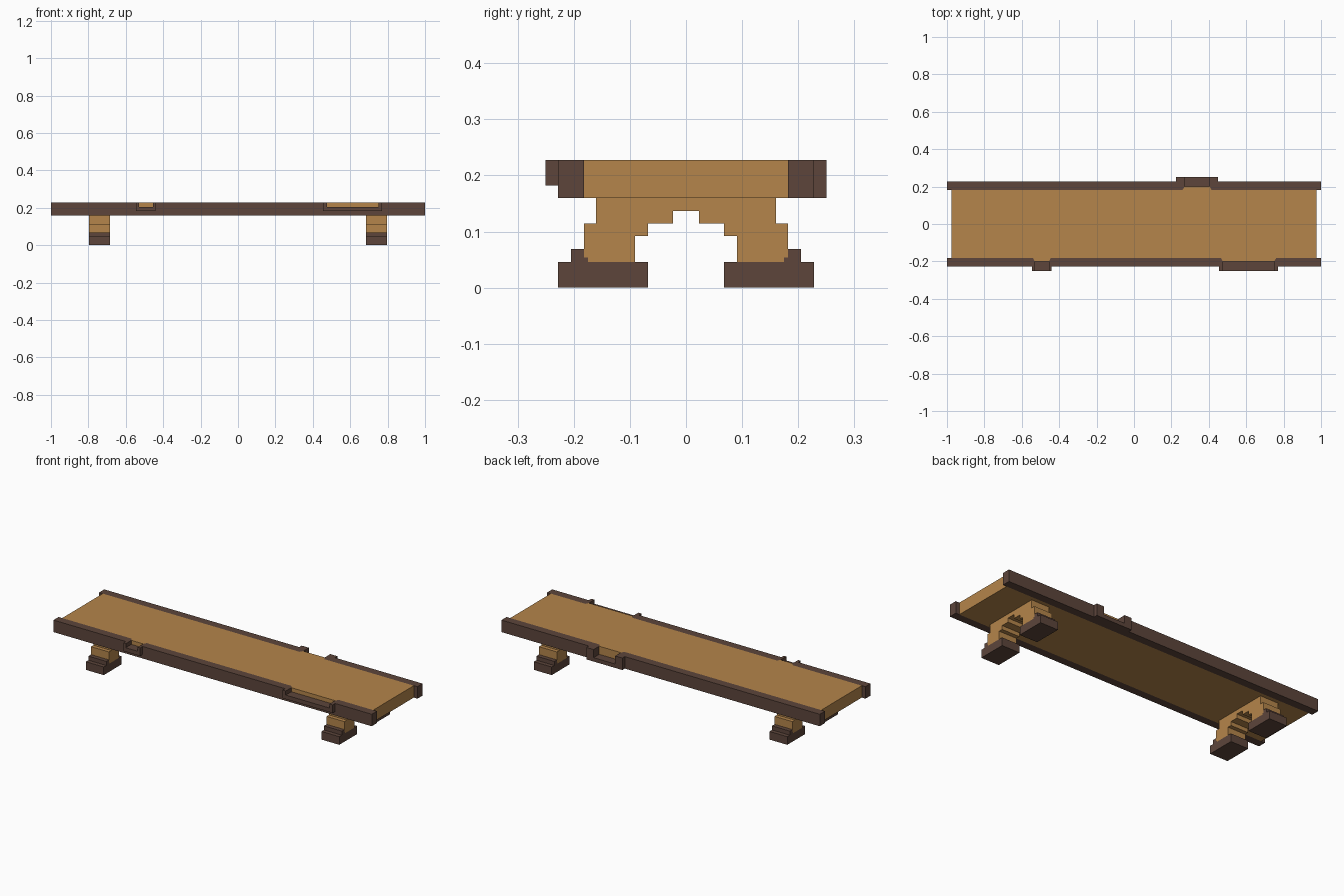
import bpy
import bmesh
from mathutils import Vector

cube = bpy.data.objects.get("Cube")
if cube:
    bpy.data.objects.remove(cube, do_unlink=True)


def material(name, rgb):
    mat = bpy.data.materials.new(name)
    mat.use_nodes = True
    mat.diffuse_color = (*rgb, 1)
    mat.node_tree.nodes["Principled BSDF"].inputs["Base Color"].default_value = (*rgb, 1)
    return mat


WOOD = material("golden wood", (0.46, 0.235, 0.07))
DARK = material("dark wood", (0.109, 0.06, 0.044))


def prism(name, outline, axis, low, high, mat):
    """Extrude a closed 2D outline along an axis; the outline uses the other two in order."""
    def place(p, depth):
        co = list(p)
        co.insert("xyz".index(axis), depth)
        return co
    bm = bmesh.new()
    face = bm.faces.new([bm.verts.new(place(p, low)) for p in outline])
    grown = bmesh.ops.extrude_face_region(bm, geom=[face])["geom"]
    move = Vector(place((0, 0), high - low))
    bmesh.ops.translate(bm, vec=move, verts=[v for v in grown if isinstance(v, bmesh.types.BMVert)])
    bmesh.ops.recalc_face_normals(bm, faces=bm.faces)
    mesh = bpy.data.meshes.new(name)
    bm.to_mesh(mesh)
    bm.free()
    mesh.materials.append(mat)
    obj = bpy.data.objects.new(name, mesh)
    bpy.context.scene.collection.objects.link(obj)
    return obj


def box(name, x, y, z, mat):
    outline = [(x[0], y[0]), (x[1], y[0]), (x[1], y[1]), (x[0], y[1])]
    return prism(name, outline, "z", z[0], z[1], mat)


def cut(target, cutter):
    mod = target.modifiers.new("notch", "BOOLEAN")
    mod.operation = "DIFFERENCE"
    mod.solver = "EXACT"
    mod.object = cutter
    bpy.context.view_layer.objects.active = target
    bpy.ops.object.modifier_apply(modifier=mod.name)
    bpy.data.objects.remove(cutter, do_unlink=True)


BOTTOM, TOP = 0.16, 0.228
INNER, TONGUE, OUTER, LIP = 0.182, 0.2, 0.228, 0.25

# Deck
box("deck", (-0.977, 0.977), (-INNER, INNER), (BOTTOM, TOP), WOOD)

# Side rails: each notch is bracket start, opening start, opening end, bracket end
sides = {
    "front": (-1, 0.182, 0.205, [(-0.545, -0.53, -0.455, -0.44), (0.455, 0.475, 0.75, 0.77)]),
    "back": (1, BOTTOM, 0.182, [(0.225, 0.27, 0.405, 0.45)]),
}
for side, (s, base, sill, notches) in sides.items():
    rail = box(side + "_rail", (-1, 1), sorted((s * INNER, s * OUTER)), (BOTTOM, TOP), DARK)
    for i, (a, b, c, d) in enumerate(notches, 1):
        flare = 0.01
        tongue = [(b - flare, s * INNER), (b, s * TONGUE), (c, s * TONGUE), (c + flare, s * INNER)]
        # Flared opening through the rail, wide at the deck
        cutter = [(b - 1.5 * flare, s * (INNER - 0.009)), (b, s * TONGUE), (b, s * 0.3),
                  (c, s * 0.3), (c, s * TONGUE), (c + 1.5 * flare, s * (INNER - 0.009))]
        cut(rail, prism("notch_cutter", cutter, "z", sill, TOP + 0.1, DARK))
        prism(f"{side}_deck_tongue_{i}", tongue, "z", sill, TOP, WOOD)
        # U-shaped bracket outside the rail
        bracket = [(a, base), (d, base), (d, TOP), (c, TOP), (c, sill), (b, sill), (b, TOP), (a, TOP)]
        prism(f"{side}_bracket_{i}", bracket, "y", s * OUTER, s * LIP, DARK)

# Stepped trestles and their feet
half_arch = [(0.023, 0.137), (0.023, 0.114), (0.068, 0.114), (0.068, 0.092), (0.091, 0.092),
             (0.091, 0.046), (0.175, 0.046), (0.175, 0.054), (0.182, 0.054), (0.182, 0.114),
             (0.16, 0.114), (0.16, BOTTOM)]
arch = half_arch + [(-y, z) for y, z in reversed(half_arch)]
foot = [(0.068, 0), (0.228, 0), (0.228, 0.046), (0.205, 0.046), (0.205, 0.069),
        (0.182, 0.069), (0.182, 0.054), (0.175, 0.054), (0.175, 0.046), (0.068, 0.046)]
for end, x in (("right", -0.74), ("left", 0.74)):
    low, high = x - 0.056, x + 0.056
    prism(end + "_trestle", arch, "x", low, high, WOOD)
    for side, s in (("front", -1), ("back", 1)):
        prism(f"{end}_{side}_foot", [(s * y, z) for y, z in foot], "x", low, high, DARK)
